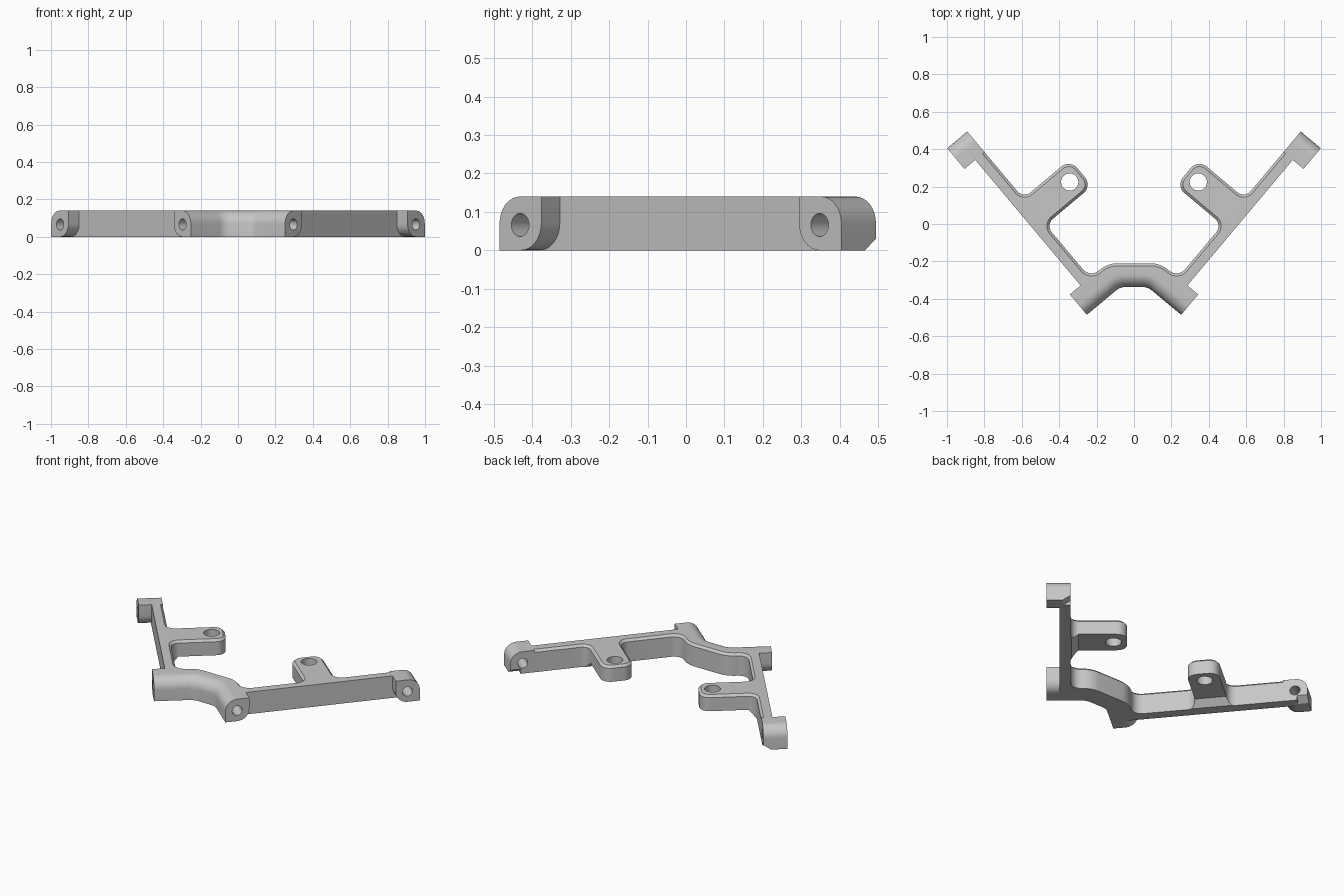
import bpy, bmesh, math
from mathutils import Vector

if "Cube" in bpy.data.objects:
    bpy.data.objects.remove(bpy.data.objects["Cube"])

HEIGHT = 0.14
ROUND = 0.07
ANGLE = math.radians(50)
ALONG = Vector((math.cos(ANGLE), math.sin(ANGLE), 0))    # along the arm
OUT = Vector((math.sin(ANGLE), -math.cos(ANGLE), 0))     # outward from the arm
UP = Vector((0, 0, 1))

GREY = (0.57, 0.57, 0.57, 1)
grey = bpy.data.materials.new("plain grey")
grey.use_nodes = True
grey.diffuse_color = GREY
grey.node_tree.nodes["Principled BSDF"].inputs["Base Color"].default_value = GREY


def place(n, u, z=0):
    return OUT * n + ALONG * u + UP * z


def fillet(prev, corner, nxt, radius, steps=8):
    """Points of a rounded corner."""
    a, b = (prev - corner).normalized(), (nxt - corner).normalized()
    half = a.angle(b) / 2
    centre = corner + (a + b).normalized() * radius / math.sin(half)
    start = (corner + a * radius / math.tan(half) - centre).normalized()
    end = (corner + b * radius / math.tan(half) - centre).normalized()
    return [centre + start.slerp(end, i / steps) * radius for i in range(steps + 1)]


def round_path(corners):
    pts, starts = [], []
    for i, (p, r) in enumerate(corners):
        starts.append(len(pts))
        if r:
            pts += fillet(corners[i - 1][0], p, corners[(i + 1) % len(corners)][0], r)
        else:
            pts.append(p)
    return pts, starts


def prism(pts, shift):
    """Closed solid from an outline moved along a vector."""
    bm = bmesh.new()
    low = [bm.verts.new(p) for p in pts]
    high = [bm.verts.new(p + shift) for p in pts]
    bm.faces.new(low[::-1])
    bm.faces.new(high)
    for i in range(len(pts)):
        j = (i + 1) % len(pts)
        bm.faces.new((low[i], low[j], high[j], high[i]))
    bmesh.ops.recalc_face_normals(bm, faces=bm.faces[:])
    return bm, high


def to_object(bm, name):
    bmesh.ops.recalc_face_normals(bm, faces=bm.faces[:])
    mesh = bpy.data.meshes.new(name)
    bm.to_mesh(mesh)
    bm.free()
    mesh.materials.append(grey)
    ob = bpy.data.objects.new(name, mesh)
    bpy.context.collection.objects.link(ob)
    return ob


def circle(centre, a, b, radius, count=32):
    return [centre + radius * (a * math.cos(math.tau * i / count) + b * math.sin(math.tau * i / count))
            for i in range(count)]


def finish(ob, cutters):
    """Cut, open the middle plane, shade and mirror."""
    for c in cutters:
        m = ob.modifiers.new("cut", 'BOOLEAN')
        m.operation, m.solver, m.object = 'DIFFERENCE', 'EXACT', c
    bpy.context.view_layer.update()
    dg = bpy.context.evaluated_depsgraph_get()
    mesh = bpy.data.meshes.new_from_object(ob.evaluated_get(dg))
    ob.modifiers.clear()
    ob.data = mesh
    bm = bmesh.new()
    bm.from_mesh(mesh)
    caps = [f for f in bm.faces if all(abs(v.co.x) < 1e-4 for v in f.verts)]
    bmesh.ops.delete(bm, geom=caps, context='FACES')
    bm.to_mesh(mesh)
    bm.free()
    bpy.ops.object.select_all(action='DESELECT')
    ob.select_set(True)
    bpy.context.view_layer.objects.active = ob
    bpy.ops.object.shade_smooth_by_angle(angle=math.radians(30))
    ob.modifiers.new("mirror", 'MIRROR')


# Half frame: bridge, arm and lug in one outline
INNER, OUTER, BLOCK = 0.365, 0.43, 0.505
corners = [
    (Vector((0, -0.337, 0)), 0),
    (Vector((0.074, -0.337, 0)), 0.08),
    (place(OUTER, -0.21), 0),
    (place(OUTER, 0.88), 0),
    (place(INNER, 0.88), 0),
    (place(INNER, 0.485), 0.05),
    (place(0.04, 0.485), 0.06),
    (place(0.04, 0.30), 0.06),
    (place(INNER, 0.30), 0.05),
    (place(INNER, -0.07), 0.06),
    (Vector((0.141, -0.21, 0)), 0.15),
    (Vector((0, -0.21, 0)), 0),
]
pts, starts = round_path(corners)
bm, top = prism(pts, UP * HEIGHT)
front = [bm.edges.get((top[i], top[i + 1])) for i in range(starts[2])]
inner = [bm.edges.get((top[i], top[i + 1])) for i in range(starts[4], len(top) - 1)]
bmesh.ops.bevel(bm, geom=inner, offset=0.014, segments=1, affect='EDGES')
bmesh.ops.bevel(bm, geom=[e for e in front if e.is_valid], offset=ROUND, segments=8,
                profile=0.5, affect='EDGES')
frame = to_object(bm, "frame")


# End blocks: top rounded at the far end, bottom rounded at the near end
def end_block(name, far, near, n0):
    shape = [(place(n0, far), 0), (place(n0, far, HEIGHT), ROUND),
             (place(n0, near, HEIGHT), 0), (place(n0, near), ROUND)]
    return to_object(prism(round_path(shape)[0], OUT * (BLOCK - n0))[0], name)


foot = end_block("foot_blocks", -0.21, -0.068, 0.425)
tip = end_block("arm_tip_blocks", 0.952, 0.808, INNER)


# Cutters
def cutter(name, outline, shift):
    ob = to_object(prism(outline, shift)[0], name)
    ob.hide_render = True
    return ob


foot_hole = cutter("foot_hole_cutter", circle(place(0.28, -0.14, 0.066), ALONG, UP, 0.03), OUT * 0.3)
tip_hole = cutter("tip_hole_cutter", circle(place(0.3, 0.878, 0.066), ALONG, UP, 0.03), OUT * 0.3)
lug_hole = cutter("lug_hole_cutter", circle(place(0.119, 0.393, -0.1), OUT, ALONG, 0.046), UP * 0.4)
lug_under = cutter("lug_underside_cutter",
                   [place(n, 0.2, z) for n, z in
                    ((-0.05, -0.05), (0.41, -0.05), (0.32, 0.04), (-0.05, 0.04))], ALONG * 0.4)
tip_chamfer = cutter("tip_chamfer_cutter",
                     [place(n, 0.89, z) for n, z in
                      ((0.35, -0.02), (0.44, -0.02), (0.35, 0.04))], ALONG * 0.2)

finish(frame, [foot_hole, tip_hole, lug_hole, lug_under])
finish(foot, [foot_hole])
finish(tip, [tip_hole, tip_chamfer])

for c in (foot_hole, tip_hole, lug_hole, lug_under, tip_chamfer):
    bpy.data.objects.remove(c)
